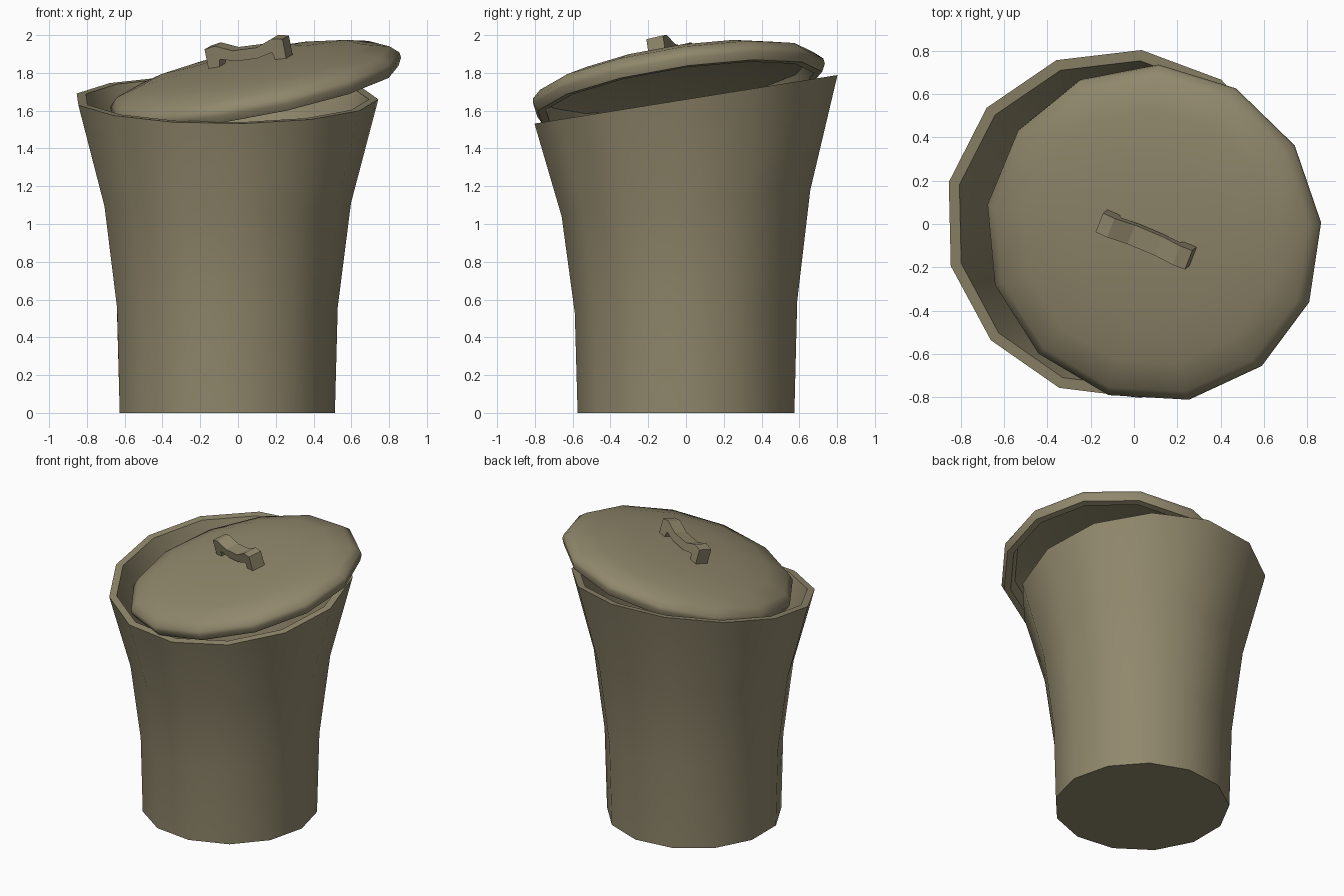
import bpy, bmesh
from math import sin, cos, pi, radians
from mathutils import Matrix, Vector

if "Cube" in bpy.data.objects:
    bpy.data.objects.remove(bpy.data.objects["Cube"])

SIDES = 13

clay = bpy.data.materials.new("olive_clay")
clay.use_nodes = True
color = (0.28, 0.245, 0.15, 1)
clay.diffuse_color = color
bsdf = next(n for n in clay.node_tree.nodes if n.type == 'BSDF_PRINCIPLED')
bsdf.inputs["Base Color"].default_value = color
bsdf.inputs["Roughness"].default_value = 0.8


def finish(name, bm, angle):
    bmesh.ops.recalc_face_normals(bm, faces=bm.faces)
    mesh = bpy.data.meshes.new(name)
    bm.to_mesh(mesh)
    bm.free()
    mesh.materials.append(clay)
    obj = bpy.data.objects.new(name, mesh)
    bpy.context.collection.objects.link(obj)
    bpy.ops.object.select_all(action='DESELECT')
    obj.select_set(True)
    bpy.context.view_layer.objects.active = obj
    bpy.ops.object.shade_smooth_by_angle(angle=radians(angle))
    return obj


def lathe(profile, phase=0):
    """Closed solid of revolution from (radius, height) points."""
    bm = bmesh.new()
    rings = []
    for r, h in profile:
        if r == 0:
            rings.append([bm.verts.new((0, 0, h))] * SIDES)
            continue
        turns = [2 * pi * i / SIDES + phase for i in range(SIDES)]
        rings.append([bm.verts.new((r * cos(t), r * sin(t), h)) for t in turns])
    for low, high in zip(rings, rings[1:]):
        for i in range(SIDES):
            j = (i + 1) % SIDES
            corners = dict.fromkeys((low[i], low[j], high[j], high[i]))
            bm.faces.new(list(corners))
    for ring in (rings[0], rings[-1]):
        if ring[0] is not ring[1]:
            bm.faces.new(ring)
    return bm


# Flared pot: outer wall, rim, inner wall and floor, leaning up to the back
WALL = 0.05
outer = [(0.578, 0), (0.593, 0.56), (0.663, 1.11), (0.808, 1.66)]
inner = [(r - WALL, max(h, WALL)) for r, h in reversed(outer)]
bm = lathe(outer + inner)
for v in bm.verts:
    flare = 1 + 0.018 * v.co.y * v.co.z
    lift = 1 + 0.0965 * v.co.y
    v.co = (v.co.x * flare, v.co.y, v.co.z * lift)
pot = finish("pot", bm, 35)
pot.location.x = -0.065

# Tilted frame shared by lid and handle
normal = Vector((-0.195, -0.155, 1)).normalized()
tilt = Vector((0, 0, 1)).rotation_difference(normal).to_matrix().to_4x4()
frame = Matrix.Translation((0.10, -0.037, 1.685)) @ tilt

# Domed hollow lid
dome = [(0, 0.187), (0.38, 0.176), (0.6, 0.15), (0.74, 0.11),
        (0.785, 0.068), (0.788, 0.04), (0.768, 0)]
hollow = [(0.725, 0), (0.70, 0.07), (0.57, 0.11), (0, 0.145)]
lid = finish("lid", lathe(dome + hollow, radians(4.5)), 50)
lid.matrix_world = frame

# Bracket handle: half outline mirrored, then extruded across its width
half_top = [(0.07, 0.258), (0.165, 0.295), (0.225, 0.285)]
half_under = [(0.225, 0.17), (0.165, 0.17), (0.15, 0.222), (0.06, 0.2)]
half = half_top + half_under
outline = half + [(-u, h) for u, h in reversed(half)]
bm = bmesh.new()
side = bm.faces.new([bm.verts.new((u, -0.048, h)) for u, h in outline])
ext = bmesh.ops.extrude_face_region(bm, geom=[side])
moved = [g for g in ext["geom"] if isinstance(g, bmesh.types.BMVert)]
bmesh.ops.translate(bm, verts=moved, vec=(0, 0.096, 0))
handle = finish("handle", bm, 15)
handle.matrix_world = frame @ Matrix.Rotation(radians(-22), 4, 'Z')
